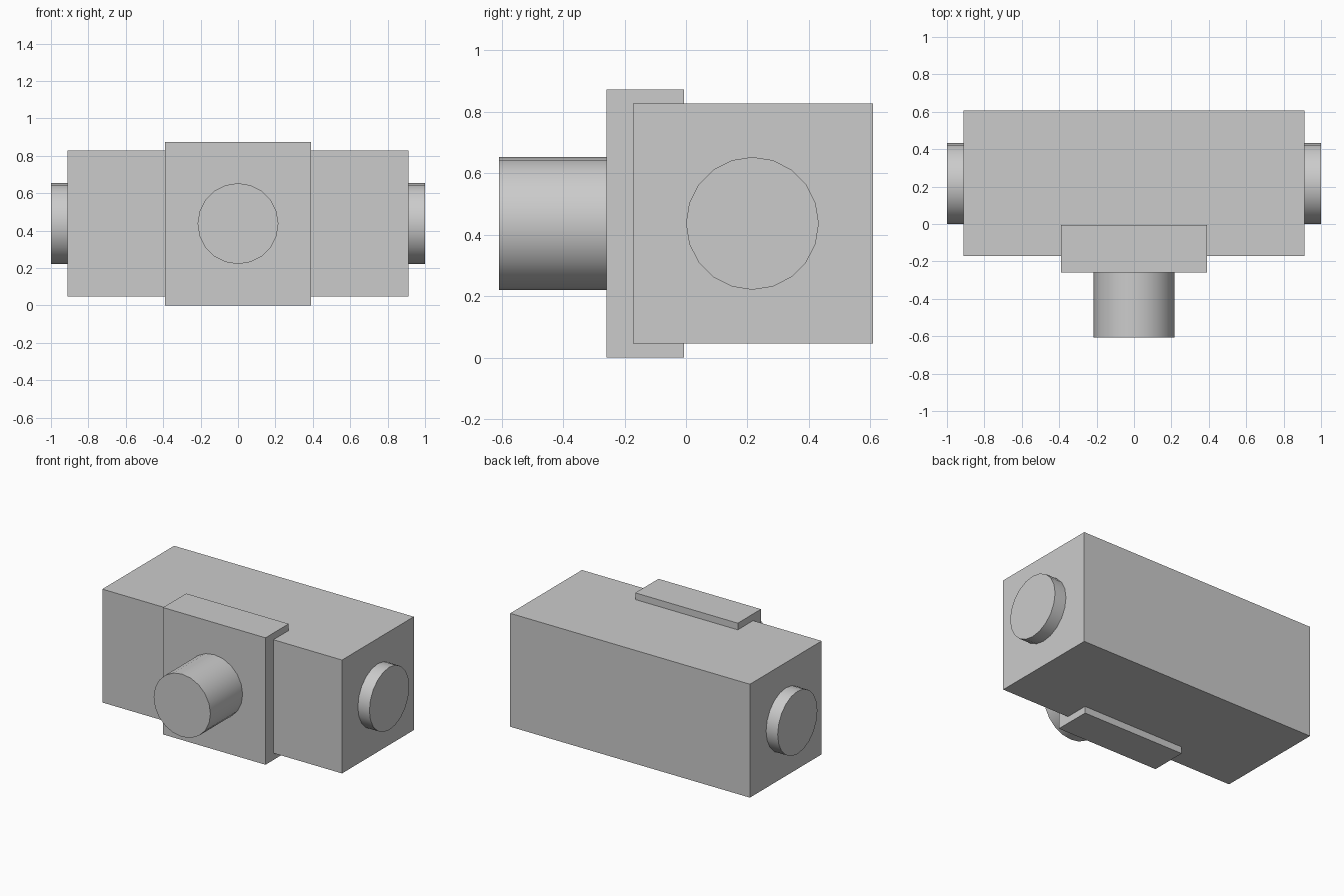
import bpy
import math

cube = bpy.data.objects.get("Cube")
if cube:
    bpy.data.objects.remove(cube, do_unlink=True)

# Single plain grey
grey = bpy.data.materials.new("plain_grey")
grey.use_nodes = True
colour = (0.6, 0.6, 0.6, 1)
grey.diffuse_color = colour
grey.node_tree.nodes["Principled BSDF"].inputs["Base Color"].default_value = colour

AXIS_Z = 0.437
RADIUS = 0.216


def box(name, low, high):
    centre = [(a + b) / 2 for a, b in zip(low, high)]
    bpy.ops.mesh.primitive_cube_add(size=1, location=centre)
    obj = bpy.context.object
    obj.name = name
    obj.scale = [b - a for a, b in zip(low, high)]
    bpy.ops.object.transform_apply(location=False, rotation=False, scale=True)
    obj.data.materials.append(grey)


def stub(name, centre, length, rotation):
    bpy.ops.mesh.primitive_cylinder_add(vertices=20, radius=RADIUS, depth=length,
                                        location=centre, rotation=rotation)
    obj = bpy.context.object
    obj.name = name
    bpy.ops.object.shade_smooth_by_angle(angle=math.radians(30))
    obj.data.materials.append(grey)


# Main body and front mounting plate
box("main_body", (-0.912, -0.172, 0.047), (0.912, 0.608, 0.827))
box("front_plate", (-0.39, -0.258, 0), (0.39, -0.006, 0.873))

# Front stub, buried slightly in the plate
stub("front_stub", (0, -0.404, AXIS_Z), 0.408, (math.pi / 2, 0, 0))

# End stubs on both sides
for side, name in ((1, "left_end_stub"), (-1, "right_end_stub")):
    stub(name, (side * 0.93, 0.216, AXIS_Z), 0.14, (0, side * math.pi / 2, 0))
